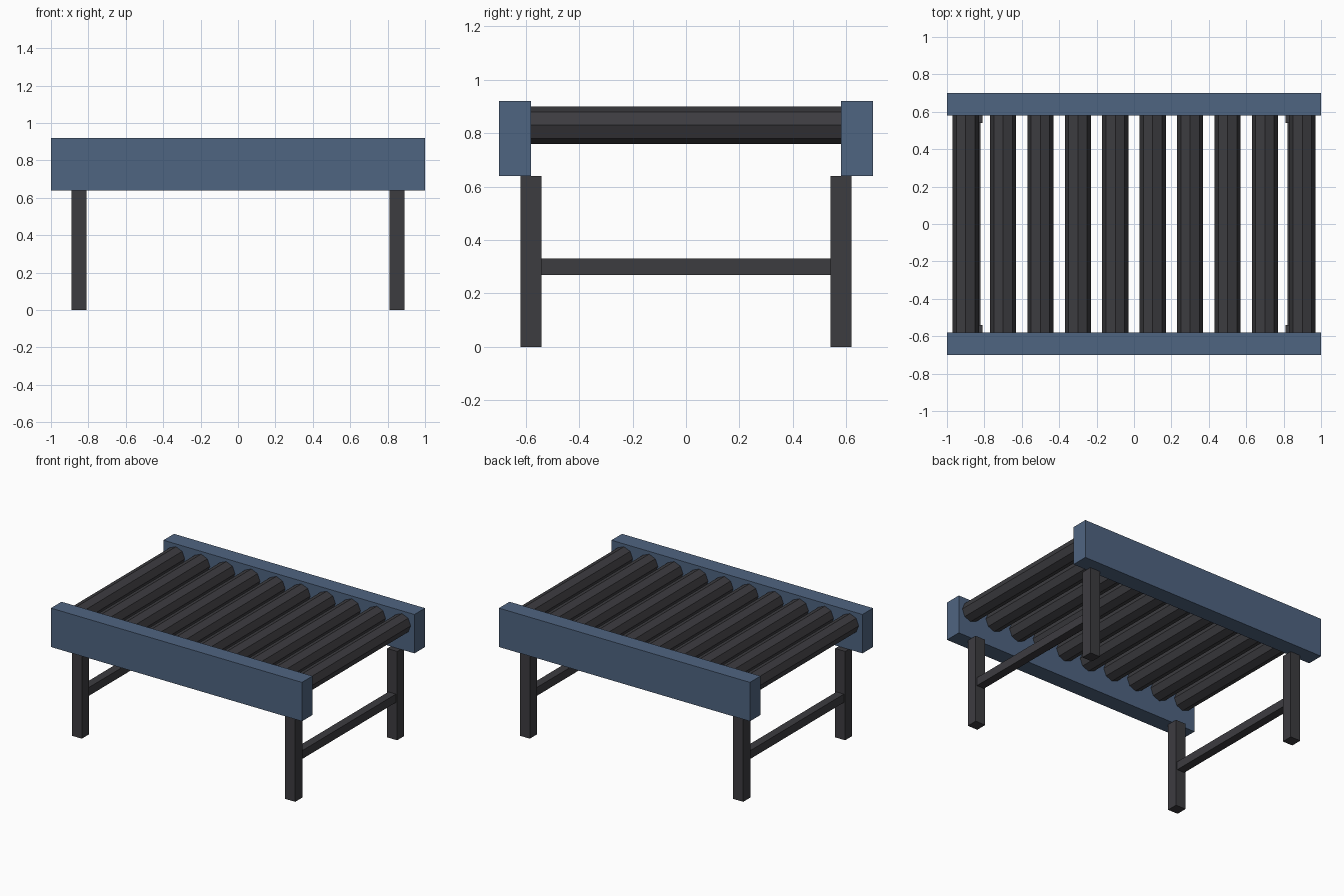
import bpy
import math

default_cube = bpy.data.objects.get("Cube")
if default_cube:
    bpy.data.objects.remove(default_cube, do_unlink=True)


def make_material(name, rgb):
    mat = bpy.data.materials.new(name)
    mat.use_nodes = True
    colour = (*rgb, 1.0)
    mat.diffuse_color = colour
    mat.node_tree.nodes["Principled BSDF"].inputs["Base Color"].default_value = colour
    return mat


blue = make_material("steel_blue", (0.078, 0.128, 0.22))
charcoal = make_material("charcoal", (0.046, 0.045, 0.051))


def box(name, centre, size, mat):
    bpy.ops.mesh.primitive_cube_add(size=1, location=centre)
    obj = bpy.context.object
    obj.name = name
    obj.scale = size
    bpy.ops.object.transform_apply(location=False, rotation=False, scale=True)
    obj.data.materials.append(mat)
    return obj


# Side rails
for side, y in (("front", -0.64), ("back", 0.64)):
    box(f"{side}_rail", (0, y, 0.78), (2.0, 0.12, 0.28), blue)

# Octagonal rollers between the rails
for i in range(10):
    bpy.ops.mesh.primitive_cylinder_add(
        vertices=8, radius=0.07, depth=1.16,
        location=(-0.9 + 0.2 * i, 0, 0.83), rotation=(math.pi / 2, 0, 0))
    roller = bpy.context.object
    roller.name = f"roller_{i + 1}"
    roller.data.materials.append(charcoal)

# Legs and the low brace joining each pair
for side, x in (("right", -0.85), ("left", 0.85)):
    for end, y in (("front", -0.58), ("back", 0.58)):
        box(f"{end}_{side}_leg", (x, y, 0.32), (0.08, 0.08, 0.64), charcoal)
    box(f"{side}_brace", (x, 0, 0.3), (0.06, 1.08, 0.06), charcoal)
